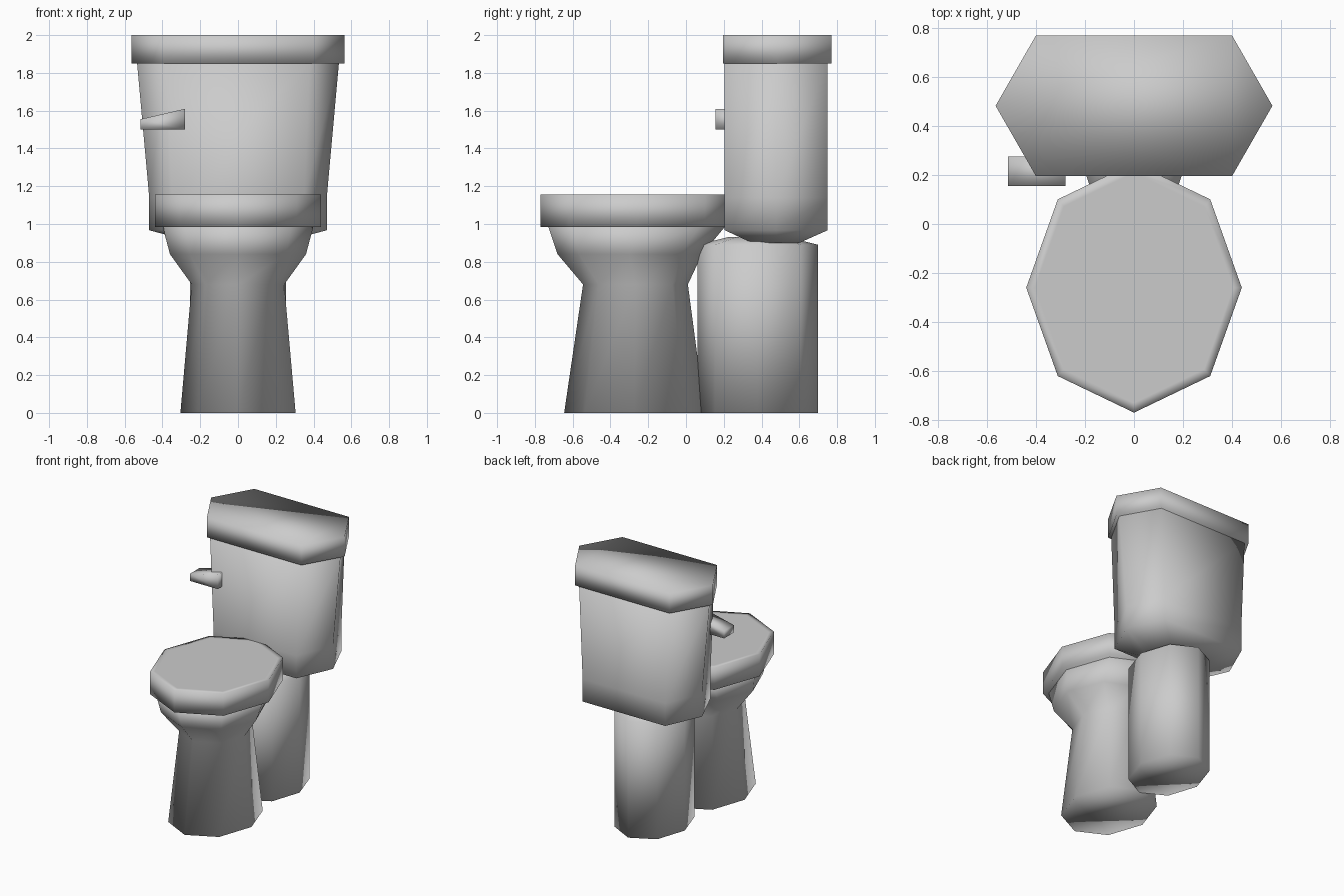
import bpy, bmesh
from math import sin, cos, pi

if "Cube" in bpy.data.objects:
    bpy.data.objects.remove(bpy.data.objects["Cube"])


def loft(name, rings):
    """Skin a closed smooth-shaded body through rings of 3D points, bottom to top."""
    bm = bmesh.new()
    loops = [[bm.verts.new(p) for p in ring] for ring in rings]
    n = len(loops[0])
    for a, b in zip(loops, loops[1:]):
        for i in range(n):
            j = (i + 1) % n
            bm.faces.new((a[i], a[j], b[j], b[i]))
    bm.faces.new(loops[0][::-1])
    bm.faces.new(loops[-1])
    bmesh.ops.recalc_face_normals(bm, faces=bm.faces)
    for f in bm.faces:
        f.smooth = True
    mesh = bpy.data.meshes.new(name)
    bm.to_mesh(mesh)
    bm.free()
    obj = bpy.data.objects.new(name, mesh)
    bpy.context.collection.objects.link(obj)
    return obj


def octagon(z, rx, y0, y1):
    """Stretched octagon with corners on the axes, from y0 to y1."""
    cy, ry = (y0 + y1) / 2, (y1 - y0) / 2
    return [(rx * cos(k * pi / 4), cy + ry * sin(k * pi / 4), z) for k in range(8)]


def hexagon(z, side, corner, y0, y1):
    """Six-sided tank outline with pointed left and right ends."""
    cy = (y0 + y1) / 2
    return [(side, cy, z), (corner, y1, z), (-corner, y1, z),
            (-side, cy, z), (-corner, y0, z), (corner, y0, z)]


# bowl with flared rim
loft("bowl", [octagon(0, 0.305, -0.645, 0.10),
              octagon(0.68, 0.245, -0.545, 0.01),
              octagon(0.84, 0.36, -0.68, 0.085),
              octagon(0.99, 0.40, -0.73, 0.21)])

# seat lid with a narrow rim around its top
loft("seat_lid", [octagon(0.985, 0.44, -0.77, 0.25),
                  octagon(1.155, 0.44, -0.77, 0.25),
                  octagon(1.155, 0.405, -0.73, 0.21)])

# pedestal behind the bowl, under the tank
loft("rear_pedestal", [octagon(0, 0.255, 0.06, 0.70),
                       octagon(0.89, 0.255, 0.06, 0.70),
                       octagon(0.93, 0.14, 0.22, 0.54)])

# water tank, tapering downward
loft("tank", [hexagon(0.90, 0.22, 0.16, 0.35, 0.60),
              hexagon(0.967, 0.47, 0.35, 0.205, 0.75),
              hexagon(1.14, 0.47, 0.35, 0.205, 0.75),
              hexagon(1.86, 0.535, 0.38, 0.205, 0.75)])

# tank lid
loft("tank_lid", [hexagon(z, 0.565, 0.40, 0.195, 0.77) for z in (1.85, 2.0)])

# flush handle, tapering toward its free end
loft("flush_handle", [[(x, 0.155, 1.5), (x, 0.275, 1.5), (x, 0.275, z), (x, 0.155, z)]
                      for x, z in ((-0.515, 1.555), (-0.28, 1.61))])
